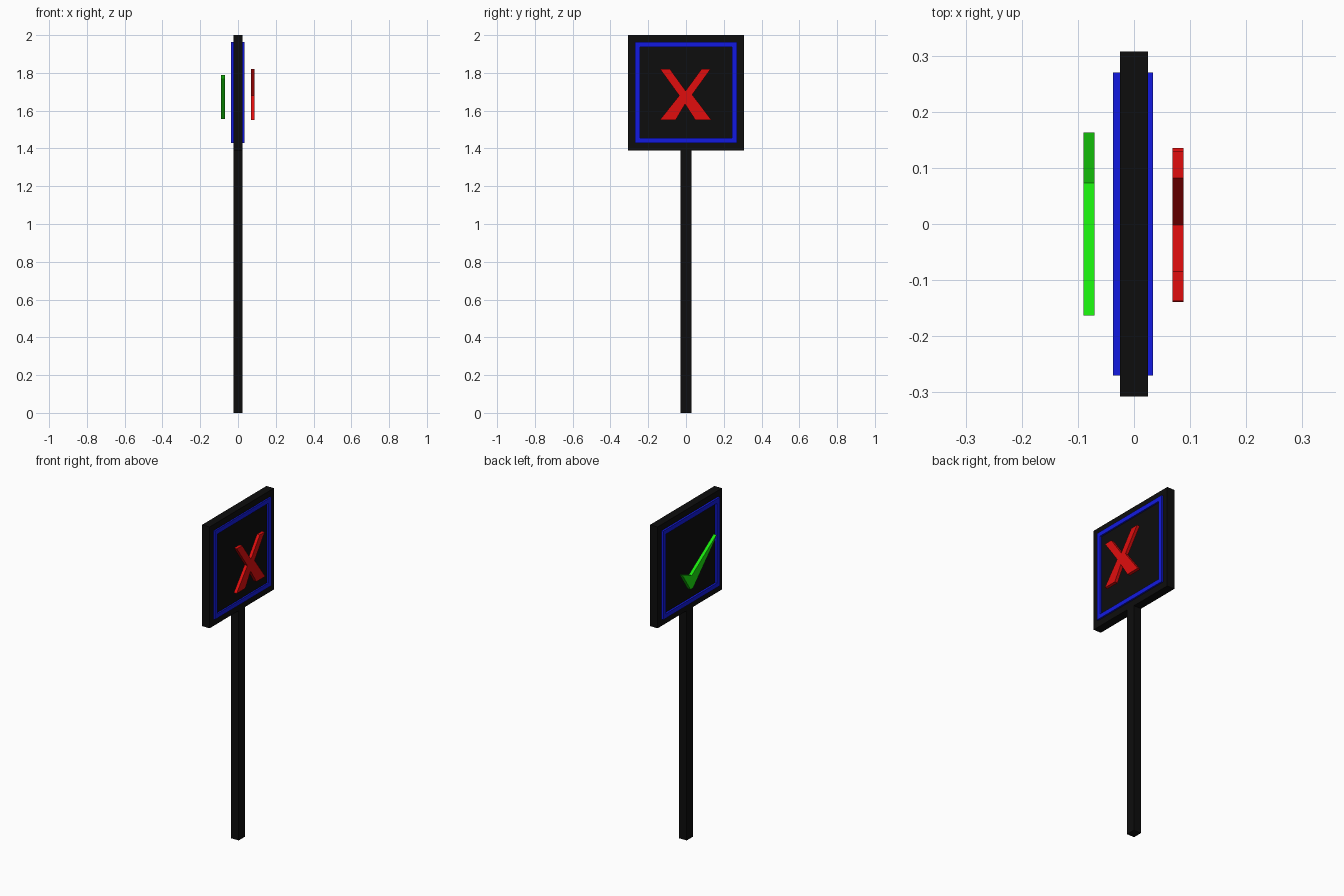
import bpy, bmesh

if "Cube" in bpy.data.objects:
    bpy.data.objects.remove(bpy.data.objects["Cube"])


def material(name, rgb):
    m = bpy.data.materials.new(name)
    m.diffuse_color = (*rgb, 1)
    m.use_nodes = True
    m.node_tree.nodes["Principled BSDF"].inputs["Base Color"].default_value = m.diffuse_color
    return m


BLACK = material("black", (0.004, 0.004, 0.004))
BLUE = material("blue", (0.006, 0.01, 0.75))
RED = material("red", (0.75, 0.004, 0.004))
GREEN = material("green", (0.01, 0.8, 0.004))


def finish(name, bm, mat):
    bmesh.ops.recalc_face_normals(bm, faces=bm.faces)
    mesh = bpy.data.meshes.new(name)
    bm.to_mesh(mesh)
    bm.free()
    mesh.materials.append(mat)
    ob = bpy.data.objects.new(name, mesh)
    bpy.context.collection.objects.link(ob)
    return ob


def prism(name, outline, x0, x1, mat):
    """Extrude a (y, z) outline from x0 to x1."""
    bm = bmesh.new()
    face = bm.faces.new([bm.verts.new((x0, y, z)) for y, z in outline])
    new = bmesh.ops.extrude_face_region(bm, geom=[face], use_keep_orig=True)["geom"]
    verts = [g for g in new if isinstance(g, bmesh.types.BMVert)]
    bmesh.ops.translate(bm, verts=verts, vec=(x1 - x0, 0, 0))
    return finish(name, bm, mat)


def rect(y, z0, z1):
    return [(-y, z0), (y, z0), (y, z1), (-y, z1)]


def border(name, x0, x1, mat):
    """Square ring lying on one face of the board."""
    bm = bmesh.new()
    loops = [[bm.verts.new((x, y, z)) for y, z in r]
             for x, r in ((x0, OUTER), (x1, OUTER), (x1, INNER), (x0, INNER))]
    for k in range(4):
        a, b = loops[k], loops[(k + 1) % 4]
        for i in range(4):
            j = (i + 1) % 4
            bm.faces.new((a[i], a[j], b[j], b[i]))
    return finish(name, bm, mat)


# Pole and board
prism("pole", rect(0.029, 0, 1.39), -0.025, 0.025, BLACK)
prism("board", rect(0.307, 1.388, 2.0), -0.025, 0.025, BLACK)

# Blue borders on both faces
OUTER = rect(0.27, 1.428, 1.963)
INNER = rect(0.243, 1.454, 1.936)
border("border_right", 0.022, 0.034, BLUE)
border("border_left", -0.022, -0.037, BLUE)

# Red cross mark floating in front of the +x face
cross = [(-0.137, 1.82), (-0.085, 1.82), (-0.002, 1.705), (0.082, 1.82),
         (0.13, 1.82), (0.033, 1.685), (0.135, 1.55), (0.05, 1.55),
         (-0.005, 1.635), (-0.055, 1.55), (-0.139, 1.55), (-0.036, 1.68)]
prism("cross_mark", cross, 0.069, 0.088, RED)

# Green tick mark floating in front of the -x face
tick = [(0.163, 1.67), (0.073, 1.635), (-0.163, 1.79), (-0.152, 1.77),
        (0.06, 1.555), (0.085, 1.555)]
prism("tick_mark", tick, -0.09, -0.07, GREEN)
